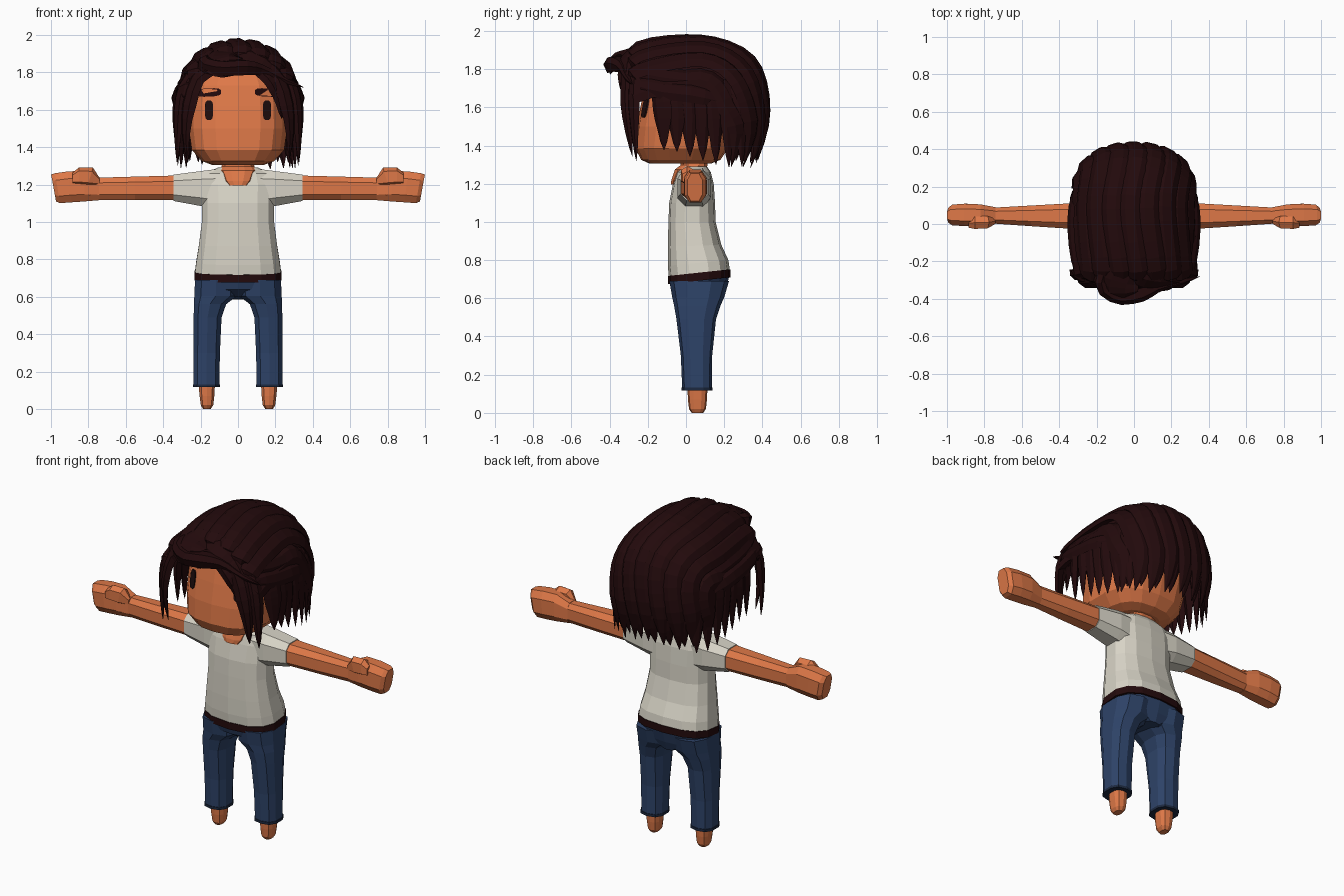
import bpy, bmesh, math, random
from mathutils import Vector
from mathutils.bvhtree import BVHTree

random.seed(4)
if "Cube" in bpy.data.objects:
    bpy.data.objects.remove(bpy.data.objects["Cube"], do_unlink=True)


def material(name, rgb):
    m = bpy.data.materials.new(name)
    m.use_nodes = True
    m.diffuse_color = (*rgb, 1)
    m.node_tree.nodes["Principled BSDF"].inputs["Base Color"].default_value = (*rgb, 1)
    return m


SKIN = material("warm skin", (0.73, 0.188, 0.064))
SHIRT = material("cream cotton", (0.69, 0.66, 0.57))
DENIM = material("blue denim", (0.027, 0.056, 0.138))
CUFF = material("dark denim", (0.012, 0.022, 0.05))
HAIR = material("dark brown hair", (0.0165, 0.003, 0.0036))
INK = material("eye black", (0.012, 0.004, 0.004))


def finish(name, bm, mat, mirror=False):
    bmesh.ops.recalc_face_normals(bm, faces=bm.faces)
    me = bpy.data.meshes.new(name)
    bm.to_mesh(me)
    bm.free()
    me.materials.append(mat)
    ob = bpy.data.objects.new(name, me)
    bpy.context.collection.objects.link(ob)
    if mirror:
        ob.modifiers.new("mirror", "MIRROR").use_mirror_merge = False
    return ob


def add_loft(bm, rings):
    vs = [[bm.verts.new(p) for p in r] for r in rings]
    n = len(vs[0])
    for a, b in zip(vs, vs[1:]):
        for i in range(n):
            j = (i + 1) % n
            bm.faces.new((a[i], a[j], b[j], b[i]))
    bm.faces.new(vs[0])
    bm.faces.new(vs[-1])


def loft(name, rings, mat, mirror=False):
    bm = bmesh.new()
    add_loft(bm, rings)
    return finish(name, bm, mat, mirror)


def oval(n, p):
    for k in range(n):
        a = math.tau * (k + 0.5) / n
        c, s = math.cos(a), math.sin(a)
        yield (math.copysign(abs(c) ** (2 / p), c), math.copysign(abs(s) ** (2 / p), s))


def flat_ring(z, x0, x1, y0, y1, n=14, p=2.6, tilt=0):
    """Level cross-section; tilt lifts the back edge."""
    return [Vector(((x0 + x1) / 2 + u * (x1 - x0) / 2, (y0 + y1) / 2 + v * (y1 - y0) / 2,
                    z + tilt * (1 + v) / 2)) for u, v in oval(n, p)]


def side_ring(x, y0, y1, z0, z1, n=8, lean=0):
    """Upright cross-section for the arms; lean pushes the top outward."""
    return [Vector((x + lean * v, (y0 + y1) / 2 + u * (y1 - y0) / 2,
                    (z0 + z1) / 2 + v * (z1 - z0) / 2)) for u, v in oval(n, 2.8)]


# Torso, belt and pelvis
loft("shirt", [flat_ring(z, -w, w, a, b, tilt=t) for z, w, a, b, t in (
    (0.71, 0.235, -0.09, 0.23, 0.035), (0.77, 0.228, -0.095, 0.222, 0.03),
    (0.87, 0.213, -0.095, 0.185, 0.01), (1.0, 0.197, -0.092, 0.155, 0),
    (1.1, 0.197, -0.088, 0.152, 0), (1.2, 0.203, -0.068, 0.145, 0),
    (1.26, 0.185, -0.05, 0.13, 0), (1.29, 0.11, -0.02, 0.11, 0))], SHIRT)
loft("belt", [flat_ring(z, -0.238, 0.238, -0.094, 0.234, tilt=0.035) for z in (0.675, 0.717)], HAIR)
loft("pelvis", [flat_ring(z, -w, w, a, b, tilt=t) for z, w, a, b, t in (
    (0.60, 0.06, -0.01, 0.185, -0.015), (0.64, 0.2, -0.074, 0.205, 0), (0.69, 0.232, -0.09, 0.228, 0.03))], DENIM)

# Legs, cuffs and feet
loft("trouser_leg", [flat_ring(z, *r, n=10) for z, *r in (
    (0.13, 0.097, 0.24, -0.02, 0.135), (0.3, 0.094, 0.24, -0.027, 0.137),
    (0.49, 0.085, 0.24, -0.05, 0.157), (0.56, 0.06, 0.239, -0.062, 0.18),
    (0.605, 0.0, 0.238, -0.072, 0.2), (0.69, 0.0, 0.234, -0.087, 0.225))], DENIM, True)
loft("trouser_cuff", [flat_ring(z, 0.094, 0.244, -0.024, 0.139, n=10) for z in (0.117, 0.132)], CUFF, True)
loft("foot", [flat_ring(z, *r, n=10) for z, *r in (
    (0, 0.145, 0.188, 0.03, 0.09), (0.02, 0.131, 0.2, 0.016, 0.104),
    (0.07, 0.125, 0.207, 0.01, 0.11), (0.125, 0.122, 0.212, 0.008, 0.112))], SKIN, True)

# Sleeves, arms and fists
loft("sleeve", [side_ring(*r) for r in (
    (0.12, -0.05, 0.13, 1.06, 1.288), (0.2, -0.05, 0.135, 1.08, 1.277),
    (0.345, -0.034, 0.12, 1.108, 1.257))], SHIRT, True)
loft("arm", [side_ring(*r) for r in (
    (0.33, -0.03, 0.115, 1.113, 1.252), (0.55, -0.015, 0.102, 1.113, 1.246),
    (0.75, 0.0, 0.09, 1.115, 1.24), (0.8, -0.008, 0.1, 1.11, 1.25))], SKIN, True)
loft("fist", [side_ring(*r, lean=l) for *r, l in (
    (0.74, 0.0, 0.092, 1.113, 1.242, 0), (0.82, -0.012, 0.108, 1.105, 1.278, 0),
    (0.9, -0.015, 0.112, 1.1, 1.275, 0.01), (0.965, -0.01, 0.107, 1.096, 1.265, 0.015),
    (0.986, 0.005, 0.088, 1.105, 1.258, 0.014))], SKIN, True)
loft("thumb", [side_ring(*r, n=6, lean=l) for *r, l in (
    (0.74, 0.0, 0.03, 1.195, 1.235, 0), (0.79, -0.026, 0.045, 1.19, 1.29, -0.015),
    (0.85, -0.03, 0.045, 1.195, 1.292, 0), (0.885, -0.022, 0.03, 1.2, 1.262, 0))], SKIN, True)

# Neck with the open collar
loft("neck", [flat_ring(z, -w, w, a, b, n=12) for z, w, a, b in (
    (1.195, 0.055, -0.081, 0.02), (1.22, 0.08, -0.078, 0.05), (1.275, 0.105, -0.06, 0.105),
    (1.297, 0.09, -0.03, 0.115), (1.36, 0.08, -0.03, 0.11))], SKIN)

# Head
head = loft("head", [flat_ring(z, -w, w, a, b, n=18, p=2.7) for z, w, a, b in (
    (1.305, 0.14, -0.19, 0.13), (1.325, 0.195, -0.235, 0.18), (1.385, 0.25, -0.265, 0.22),
    (1.5, 0.266, -0.257, 0.25), (1.62, 0.264, -0.235, 0.27), (1.73, 0.25, -0.21, 0.26),
    (1.83, 0.19, -0.16, 0.22), (1.87, 0.09, -0.07, 0.14))], SKIN)
tree = BVHTree.FromPolygons([v.co for v in head.data.vertices],
                            [list(p.vertices) for p in head.data.polygons])


def face_plate(name, cx, cz, w, h, mat, turn=0):
    """Thin rounded plate laid on the front of the head."""
    outline = []
    for u, v in oval(12, 3.2):
        x, z = u * w, v * h
        x, z = cx + x * math.cos(turn) - z * math.sin(turn), cz + x * math.sin(turn) + z * math.cos(turn)
        outline.append(tree.ray_cast(Vector((x, -1, z)), Vector((0, 1, 0)))[0])
    loft(name, [[p + Vector((0, d, 0)) for p in outline] for d in (0.001, -0.008)], mat, True)


face_plate("eye", 0.155, 1.598, 0.023, 0.053, INK)
face_plate("eyebrow", 0.155, 1.692, 0.066, 0.022, HAIR, -0.05)


# Hair
def spline(pts, t):
    """Smooth curve through the points, t from 0 to 1."""
    pts = [Vector(p) for p in pts]
    f = min(max(t, 0), 1) * (len(pts) - 1)
    i = min(int(f), len(pts) - 2)
    f -= i
    a, b, c, d = pts[max(i - 1, 0)], pts[i], pts[i + 1], pts[min(i + 2, len(pts) - 1)]
    return b + 0.5 * f * (c - a + f * (2 * a - 5 * b + 4 * c - d + f * (3 * (b - c) + d - a)))


def lock(bm, pts, w, thick=0.022, taper=0.45, steps=9):
    """Flattened, pointed strand with a ridge along the outside."""
    rings = []
    for k in range(steps + 1):
        t = k / steps
        p = spline(pts, t)
        tangent = (spline(pts, t + 0.02) - spline(pts, t - 0.02)).normalized()
        out = p - Vector((0, 0.05, 1.55))
        out = (out - tangent * out.dot(tangent)).normalized()
        side = tangent.cross(out)
        s = max(min(1, 0.6 + 3 * t) * min(1, (1 - t) / taper) ** 0.8, 0.03)
        rings.append([p + side * w * s, p + (side * w * 0.4 + out * thick) * s,
                      p + (out * thick - side * w * 0.4) * s, p - side * w * s, p - out * thick * s])
    add_loft(bm, rings)


PROFILE = [(0, -0.26, 1.82), (0, -0.285, 1.9), (0, -0.17, 1.943), (0, 0.02, 1.958), (0, 0.17, 1.94),
           (0, 0.31, 1.88), (0, 0.39, 1.77), (0, 0.415, 1.62), (0, 0.41, 1.46), (0, 0.365, 1.28)]


def crown(theta, t, size=1.0):
    """Point on the crown: front-to-back profile bent round to the sides."""
    _, y, z = spline(PROFILE, t)
    c, s = math.cos(theta), math.sin(theta)
    if y > 0.05:
        y = 0.05 + (y - 0.05) * c ** 0.5
    if z > 1.45:
        z = 1.45 + (z - 1.45) * c ** 0.52
    return Vector((0.31 * s * size, y * size, 1.45 + (z - 1.45) * size))


bm = bmesh.new()
grid = [[bm.verts.new(crown(math.radians(a), k / 22, 0.97)) for k in range(20)] for a in range(-76, 77, 8)]
for a, b in zip(grid, grid[1:]):
    for k in range(19):
        bm.faces.new((a[k], a[k + 1], b[k + 1], b[k]))
finish("hair_base", bm, HAIR)

bm = bmesh.new()
for i in range(-4, 5):
    th = math.radians(i * 18)
    drop = random.uniform(0.96, 1)
    lock(bm, [crown(th + 0.07 * math.sin(k), drop * k / 12) for k in range(13)], 0.064, 0.024, 0.15, 18)
finish("crown_locks", bm, HAIR)

bm = bmesh.new()
for i in range(-4, 4):
    th = math.radians(i * 18 + 9)
    lock(bm, [crown(th, t, 0.97) for t in (0.6, 0.7, 0.8, 0.9, 0.97)], 0.05, 0.02, 0.35)
finish("back_under_locks", bm, HAIR)

# Hanging side locks, longer and more splayed towards the back
bm = bmesh.new()
for i in range(7):
    y = -0.13 + i * 0.068
    x = 0.315 - 0.05 * max(0, (i - 3) / 3) ** 2
    tip = 1.385 - 0.018 * i + random.uniform(-0.015, 0.015)
    lock(bm, [(x - 0.05, y, 1.74), (x - 0.003, y, 1.66), (x + 0.008, y + 0.01, 1.54),
              (x + 0.012, y + 0.015, tip)], 0.055, 0.022, 0.38)
# Swept layer above the hanging side locks
for z in (1.69, 1.76):
    x = 0.322 - (z - 1.69) * 0.5
    lock(bm, [(x - 0.02, -0.25, z + 0.03), (x, -0.1, z), (x + 0.004, 0.06, z - 0.02),
              (x - 0.03, 0.22, z - 0.07), (x - 0.1, 0.34, z - 0.2)], 0.055)
# Front locks framing the face
lock(bm, [(0.1, -0.29, 1.87), (0.22, -0.31, 1.76), (0.275, -0.31, 1.55), (0.275, -0.28, 1.34)], 0.05)
lock(bm, [(0.18, -0.24, 1.85), (0.29, -0.27, 1.72), (0.32, -0.27, 1.52), (0.325, -0.26, 1.32)], 0.042)
finish("side_locks", bm, HAIR, True)

# Swept fringe and forehead curl
bm = bmesh.new()
lock(bm, [(-0.15, -0.2, 1.87), (-0.17, -0.32, 1.84), (-0.08, -0.385, 1.82), (0.04, -0.37, 1.825),
          (0.13, -0.33, 1.81), (0.24, -0.31, 1.76), (0.35, -0.28, 1.72)], 0.048, 0.042, 0.5, 14)
lock(bm, [(-0.03, -0.2, 1.9), (-0.08, -0.3, 1.875), (-0.08, -0.375, 1.835), (-0.04, -0.39, 1.78)], 0.11, 0.03, 0.4)
lock(bm, [(-0.02, -0.27, 1.88), (0.06, -0.3, 1.87), (0.16, -0.31, 1.82), (0.26, -0.29, 1.75)], 0.07, 0.025)
lock(bm, [(0.06, -0.32, 1.85), (0.16, -0.33, 1.77), (0.21, -0.315, 1.68), (0.235, -0.3, 1.55)], 0.042)
lock(bm, [(-0.06, -0.32, 1.86), (-0.17, -0.32, 1.8), (-0.245, -0.3, 1.72), (-0.28, -0.28, 1.56)], 0.045)
finish("fringe", bm, HAIR)
